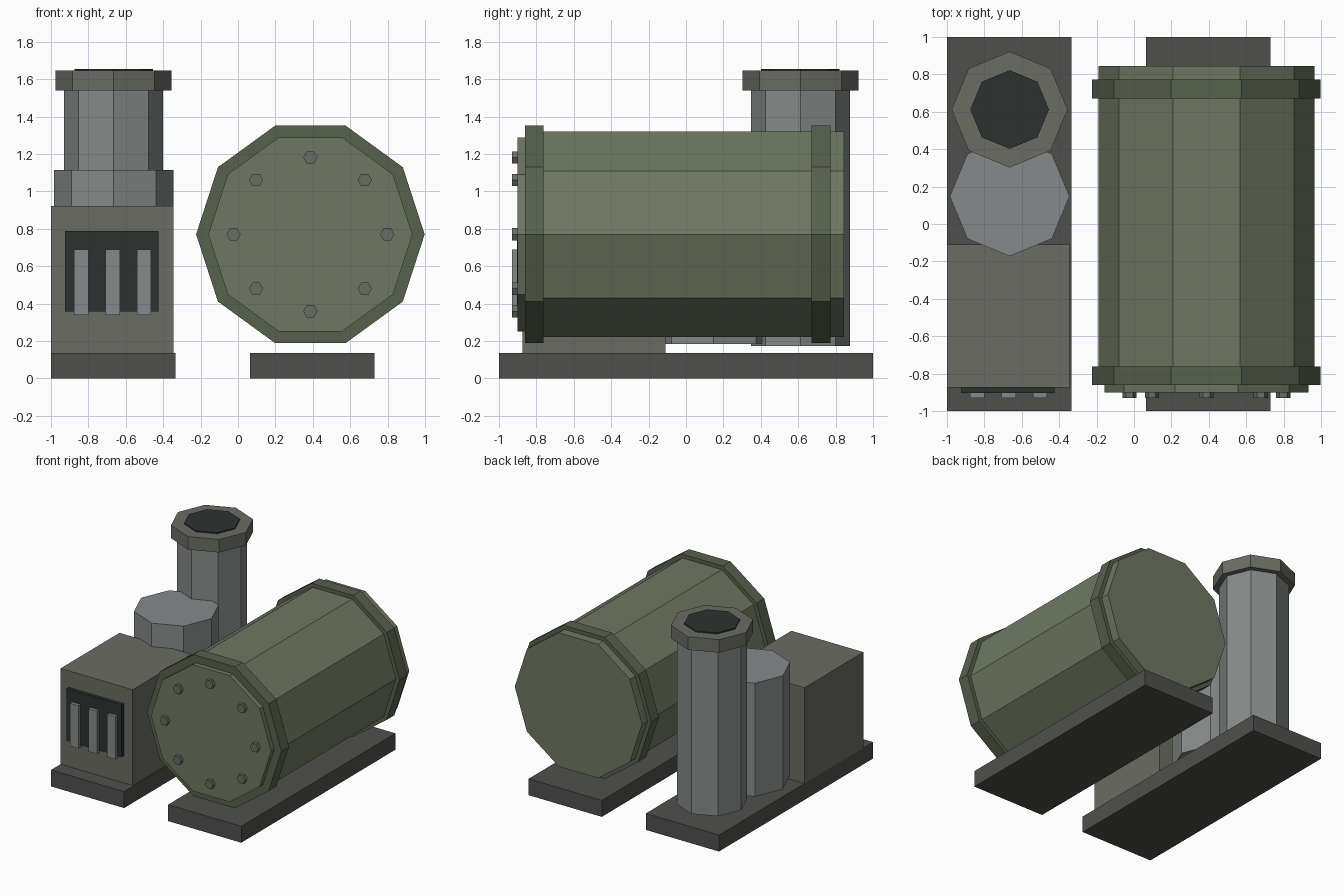
import bpy
from math import cos, sin, pi

if "Cube" in bpy.data.objects:
    bpy.data.objects.remove(bpy.data.objects["Cube"])


def material(name, rgb):
    m = bpy.data.materials.new(name)
    m.diffuse_color = (*[(c / 255) ** 2.2 for c in rgb], 1)
    m.use_nodes = True
    m.node_tree.nodes["Principled BSDF"].inputs["Base Color"].default_value = m.diffuse_color
    return m


GREEN = material("green_paint", (110, 119, 98))
DARK_GREEN = material("dark_green_paint", (88, 97, 79))
STEEL = material("pale_steel", (132, 137, 136))
IRON = material("warm_iron", (108, 108, 101))
BASE = material("dark_base", (80, 81, 79))
BLACK = material("soot_black", (48, 54, 52))


def finish(ob, name, mat):
    ob.name = ob.data.name = name
    ob.data.materials.append(mat)
    return ob


def box(name, x, y, z, mat):
    """Box from (min, max) ranges on each axis."""
    bpy.ops.mesh.primitive_cube_add(size=1)
    ob = bpy.context.object
    mid = [(a + b) / 2 for a, b in (x, y, z)]
    dim = [b - a for a, b in (x, y, z)]
    for v in ob.data.vertices:
        v.co = [c * d + m for c, d, m in zip(v.co, dim, mid)]
    return finish(ob, name, mat)


def prism(name, axis, centre, r, span, sides, mat):
    """Regular prism along Y or Z with a corner pointing to +x."""
    a, b = span
    ring = [(r * cos(2 * pi * i / sides), r * sin(2 * pi * i / sides)) for i in range(sides)]
    verts = []
    for t in (a, b):
        for u, v in ring:
            u, v = u + centre[0], v + centre[1]
            verts.append((u, v, t) if axis == 'Z' else (u, t, v))
    faces = [(i, (i + 1) % sides, (i + 1) % sides + sides, i + sides) for i in range(sides)]
    faces += [tuple(reversed(range(sides))), tuple(range(sides, 2 * sides))]
    if axis == 'Y':
        faces = [f[::-1] for f in faces]
    me = bpy.data.meshes.new(name)
    me.from_pydata(verts, [], faces)
    ob = bpy.data.objects.new(name, me)
    bpy.context.collection.objects.link(ob)
    return finish(ob, name, mat)


# Base slabs
box("burner_base", (-1, -0.335), (-1, 1), (0, 0.135), BASE)
box("tank_base", (0.065, 0.73), (-1, 1), (0, 0.135), BASE)

# Horizontal ten-sided tank with front lid and two bands
TANK = (0.387, 0.77)
prism("tank_body", 'Y', TANK, 0.578, (-0.845, 0.845), 10, GREEN)
prism("tank_lid", 'Y', TANK, 0.546, (-0.902, -0.8), 10, GREEN)
for name, y in (("front_band", -0.812), ("rear_band", 0.722)):
    prism(name, 'Y', TANK, 0.611, (y - 0.05, y + 0.05), 10, DARK_GREEN)

# Ring of hexagonal lid bolts
for i in range(8):
    t = i * pi / 4
    pos = (TANK[0] + 0.411 * cos(t), TANK[1] + 0.411 * sin(t))
    prism(f"lid_bolt_{i + 1}", 'Y', pos, 0.038, (-0.929, -0.89), 6, IRON)

# Burner housing with grille
box("burner_housing", (-1, -0.345), (-0.875, -0.11), (0.135, 0.922), IRON)
box("grille_panel", (-0.925, -0.425), (-0.903, -0.86), (0.358, 0.787), BLACK)
for i in range(3):
    x = -0.838 + i * 0.168
    box(f"grille_bar_{i + 1}", (x - 0.038, x + 0.038), (-0.93, -0.89), (0.338, 0.69), STEEL)

# Octagonal drum and chimney
STACK = (-0.665, 0.612)
prism("drum", 'Z', (-0.665, 0.148), 0.32, (0.183, 1.115), 8, STEEL)
prism("chimney", 'Z', STACK, 0.265, (0.173, 1.6), 8, STEEL)
prism("chimney_collar", 'Z', STACK, 0.31, (1.538, 1.645), 8, IRON)
prism("chimney_opening", 'Z', STACK, 0.21, (1.6, 1.655), 8, BLACK)
